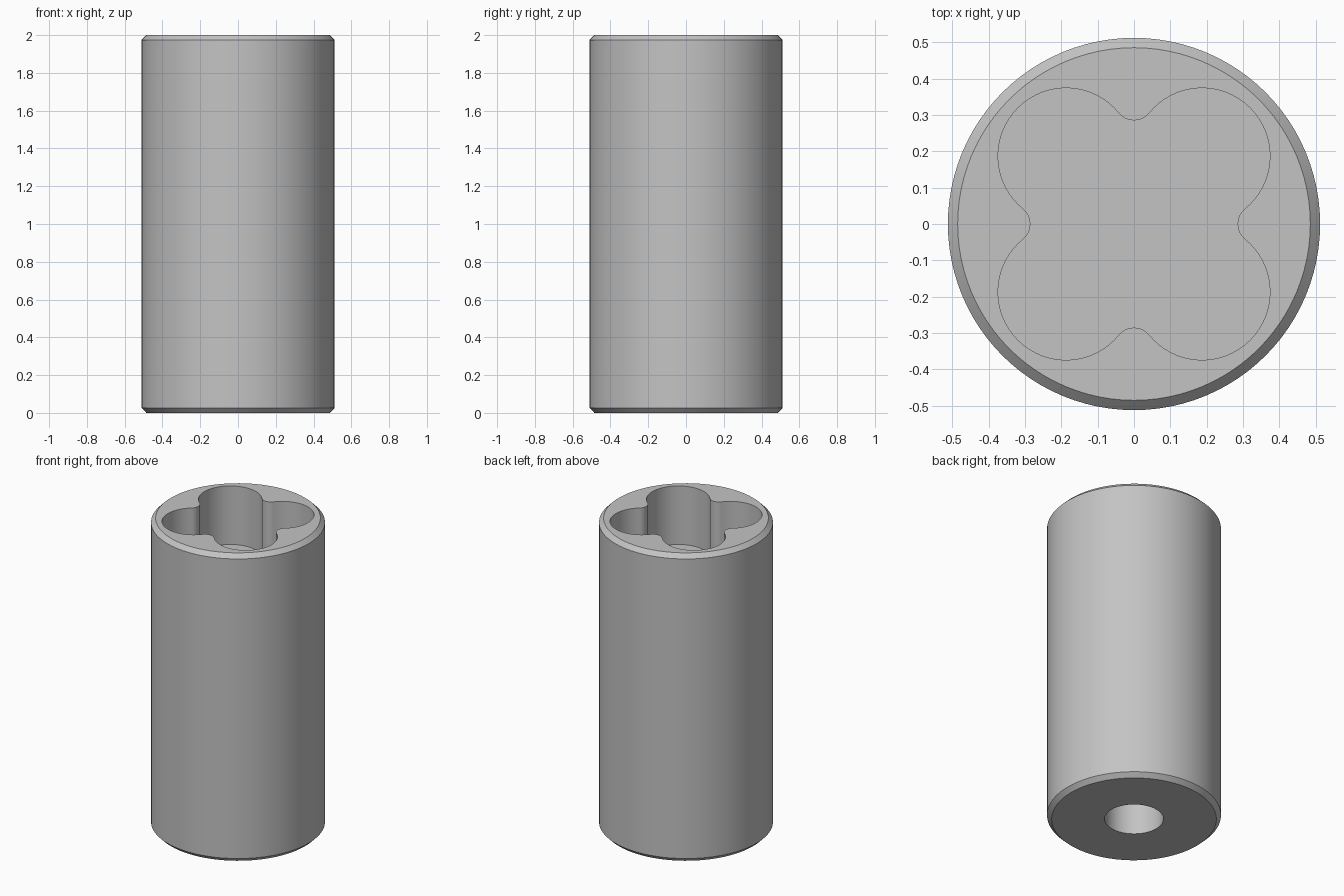
import bpy, bmesh, math

if "Cube" in bpy.data.objects:
    bpy.data.objects.remove(bpy.data.objects["Cube"])

R, CHAMFER, HEIGHT = 0.512, 0.027, 2.0
LOBE = 0.187                      # lobe radius, also its centre offset in x and y
FILLET, FILLET_Y = 0.054, 0.339   # rounded ridge between neighbouring lobes
POCKET_FLOOR = 1.62
BORE_R, BORE_TOP = 0.173, 1.0


def circle(radius, n=96):
    return [(radius * math.cos(2 * math.pi * i / n), radius * math.sin(2 * math.pi * i / n))
            for i in range(n)]


def arc(cx, cy, r, a0, a1, n):
    return [(cx + r * math.cos(a0 + (a1 - a0) * i / n), cy + r * math.sin(a0 + (a1 - a0) * i / n))
            for i in range(n)]


def clover():
    """Four-lobed outline: one lobe and one ridge, repeated by quarter turns."""
    t = math.atan2(FILLET_Y - LOBE, LOBE)
    lobe = arc(LOBE, LOBE, LOBE, t - math.pi / 2 - 2 * t, math.pi - t, 32)
    lobe = arc(LOBE, LOBE, LOBE, -math.pi / 2 + t, math.pi - t, 32)
    ridge = arc(0, FILLET_Y, FILLET, -t, -math.pi + t, 10)
    pts = []
    for c, s in ((1, 0), (0, 1), (-1, 0), (0, -1)):
        pts += [(c * x - s * y, s * x + c * y) for x, y in lobe + ridge]
    return pts


bm = bmesh.new()


def ring(points, z):
    verts = [bm.verts.new((x, y, z)) for x, y in points]
    return verts, [bm.edges.new((verts[i - 1], verts[i])) for i in range(len(verts))]


def wall(a, b):
    for i in range(len(a[0])):
        bm.faces.new((a[0][i - 1], a[0][i], b[0][i], b[0][i - 1]))


# Outer body with chamfered ends
body = [ring(circle(r), z) for r, z in ((R - CHAMFER, 0), (R, CHAMFER),
                                        (R, HEIGHT - CHAMFER), (R - CHAMFER, HEIGHT))]
for low, high in zip(body, body[1:]):
    wall(low, high)

# Four-lobed pocket in the top
rim, floor = ring(clover(), HEIGHT), ring(clover(), POCKET_FLOOR)
wall(rim, floor)
bm.faces.new(floor[0])

# Round blind bore in the underside
mouth, end = ring(circle(BORE_R, 64), 0), ring(circle(BORE_R, 64), BORE_TOP)
wall(mouth, end)
bm.faces.new(end[0])

# Flat end faces around the openings
for outer, inner in ((body[3], rim), (body[0], mouth)):
    bmesh.ops.triangle_fill(bm, use_beauty=True, edges=outer[1] + inner[1])
bmesh.ops.recalc_face_normals(bm, faces=bm.faces[:])

mesh = bpy.data.meshes.new("socket_body")
bm.to_mesh(mesh)
bm.free()
obj = bpy.data.objects.new("socket_body", mesh)
bpy.context.collection.objects.link(obj)

grey = bpy.data.materials.new("plain_grey")
grey.diffuse_color = (0.55, 0.55, 0.55, 1)
grey.use_nodes = True
grey.node_tree.nodes["Principled BSDF"].inputs["Base Color"].default_value = grey.diffuse_color
mesh.materials.append(grey)

bpy.context.view_layer.objects.active = obj
obj.select_set(True)
bpy.ops.object.shade_smooth_by_angle(angle=math.radians(30))
